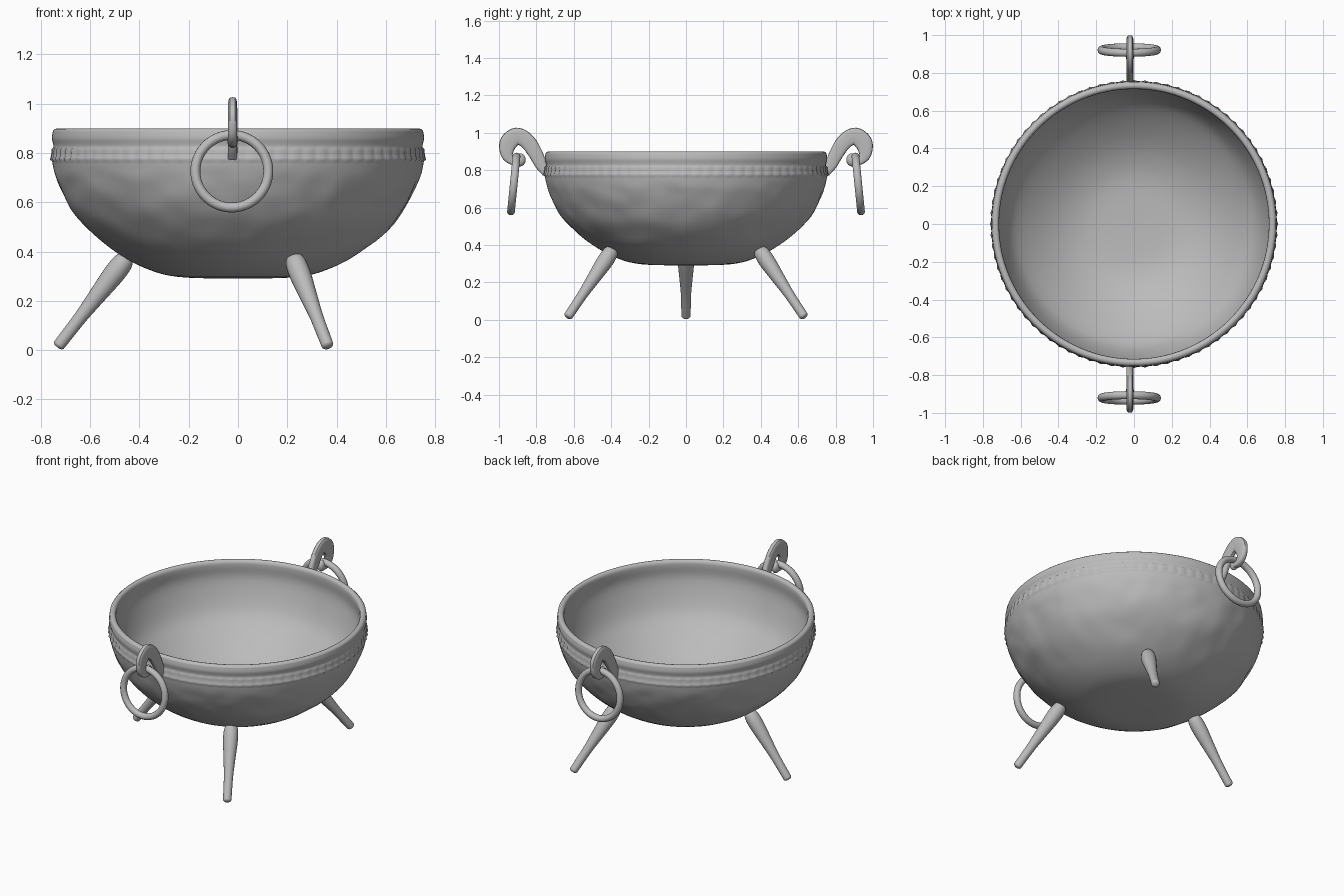
import bpy, bmesh, math
from mathutils import Vector, noise

if "Cube" in bpy.data.objects:
    bpy.data.objects.remove(bpy.data.objects["Cube"])

metal = bpy.data.materials.new("grey metal")
metal.diffuse_color = (0.5, 0.5, 0.5, 1)
metal.use_nodes = True
metal.node_tree.nodes["Principled BSDF"].inputs["Base Color"].default_value = metal.diffuse_color


def finish(name, bm, angle=40):
    bmesh.ops.recalc_face_normals(bm, faces=bm.faces)
    mesh = bpy.data.meshes.new(name)
    bm.to_mesh(mesh)
    bm.free()
    mesh.materials.append(metal)
    ob = bpy.data.objects.new(name, mesh)
    bpy.context.collection.objects.link(ob)
    bpy.ops.object.select_all(action='DESELECT')
    ob.select_set(True)
    bpy.context.view_layer.objects.active = ob
    bpy.ops.object.shade_smooth_by_angle(angle=math.radians(angle))
    return ob


def smooth_path(pts, steps):
    """Catmull-Rom curve through points of any dimension."""
    p = [pts[0]] + list(pts) + [pts[-1]]
    out = []
    for i in range(1, len(p) - 2):
        for s in range(steps):
            t = s / steps
            out.append(tuple(
                0.5 * (2 * b + (c - a) * t + (2 * a - 5 * b + 4 * c - d) * t * t
                       + (3 * b - a - 3 * c + d) * t ** 3)
                for a, b, c, d in zip(p[i - 1], p[i], p[i + 1], p[i + 2])))
    return out + [tuple(pts[-1])]


def skin(bm, loops, close_ends=True, cyclic=False):
    """Bridge successive rings of vertices with quads."""
    rings = [[bm.verts.new(v) for v in loop] for loop in loops]
    pairs = list(zip(rings, rings[1:])) + ([(rings[-1], rings[0])] if cyclic else [])
    for a, b in pairs:
        n = len(a)
        for i in range(n):
            bm.faces.new((a[i], a[(i + 1) % n], b[(i + 1) % n], b[i]))
    if close_ends and not cyclic:
        bm.faces.new(rings[0])
        bm.faces.new(rings[-1])


# Bowl: turned shell with beaded band and soft relief on the outside
SEG = 240
outer = smooth_path([(0.02, 0.29), (0.24, 0.297), (0.37, 0.33), (0.50, 0.40), (0.63, 0.51),
                     (0.70, 0.61), (0.738, 0.70), (0.754, 0.765), (0.75, 0.795),
                     (0.749, 0.83), (0.755, 0.86), (0.751, 0.89)], 5)
lip = [(0.742, 0.898), (0.732, 0.90), (0.722, 0.897), (0.716, 0.888), (0.714, 0.875)]
inner = smooth_path([(0.716, 0.85), (0.716, 0.77), (0.665, 0.62), (0.595, 0.53),
                     (0.47, 0.43), (0.35, 0.365), (0.22, 0.33), (0.02, 0.322)], 4)
loops = []
for k, (r, z) in enumerate(outer + lip + inner):
    loop = []
    for i in range(SEG):
        a = math.tau * i / SEG
        q = r
        if k < len(outer):
            fade = max(0, min(1, (z - 0.33) / 0.1, (0.74 - z) / 0.06))
            n = noise.noise(Vector((math.cos(a) * r * 8, math.sin(a) * r * 8, z * 9)))
            q += 0.009 * fade * n
            if 0.77 < z < 0.82:
                q += 0.004 * (1 + math.cos(a * 80))
        loop.append((q * math.cos(a), q * math.sin(a), z))
    loops.append(loop)
bm = bmesh.new()
skin(bm, loops)
finish("bowl", bm, 60)

# Three tapered splayed legs, swelling at the shoulder
leg_profile = smooth_path([(0.0, 0.012), (0.008, 0.023), (0.03, 0.025), (0.15, 0.027),
                           (0.26, 0.035), (0.36, 0.043), (0.42, 0.043),
                           (0.455, 0.034), (0.468, 0.012)], 3)
foot, top = Vector((-0.733, 0, 0.012)), Vector((-0.447, 0, 0.382))
axis = (top - foot).normalized()
u = Vector((0, 1, 0))
v = axis.cross(u)
for n in range(3):
    turn = math.tau * n / 3
    bm = bmesh.new()
    rings = [[foot + axis * t + (u * math.cos(math.tau * i / 20) + v * math.sin(math.tau * i / 20)) * r
              for i in range(20)] for t, r in leg_profile]
    skin(bm, rings)
    ob = finish("leg_%d" % (n + 1), bm)
    ob.rotation_euler.z = turn

# Hooked handles with hanging rings, mirrored front and back
HX = -0.022
hook = smooth_path([(0.745, 0.785, 0.024), (0.775, 0.83, 0.032), (0.808, 0.895, 0.038),
                    (0.85, 0.955, 0.042), (0.905, 0.982, 0.045), (0.95, 0.945, 0.047),
                    (0.957, 0.885, 0.033), (0.93, 0.848, 0.02), (0.895, 0.845, 0.018)], 6)
for side, label in ((-1, "front"), (1, "back")):
    bm = bmesh.new()
    rings = []
    for i, (y, z, w) in enumerate(hook):
        a, b = hook[max(i - 1, 0)], hook[min(i + 1, len(hook) - 1)]
        d = Vector((0, b[0] - a[0], b[1] - a[1])).normalized()
        nrm = Vector((0, -d.z, d.y))
        ring = []
        for j in range(16):
            t = math.tau * j / 16
            c, s = math.cos(t), math.sin(t)
            # rounded-rectangle section
            px = 0.019 * math.copysign(abs(c) ** 0.6, c)
            pn = w * math.copysign(abs(s) ** 0.6, s)
            p = Vector((HX + px, y, z)) + nrm * pn
            ring.append((p.x, p.y * side, p.z))
        rings.append(ring)
    skin(bm, rings)
    finish(label + "_hook", bm)

    # curled tip of the hook
    bm = bmesh.new()
    bmesh.ops.create_uvsphere(bm, u_segments=20, v_segments=12, radius=1)
    for vert in bm.verts:
        x, y, z = vert.co
        vert.co = (HX + x * 0.022, side * (0.887 + y * 0.03), 0.855 + z * 0.035)
    finish(label + "_hook_tip", bm)

    # hanging ring, leaning slightly outwards at the bottom
    bm = bmesh.new()
    rings = []
    down = Vector((0, 0.03, -0.30)).normalized()
    out = Vector((1, 0, 0)).cross(down)
    for i in range(56):
        a = math.tau * i / 56
        rad = Vector((1, 0, 0)) * math.cos(a) + down * math.sin(a)
        ring = []
        for j in range(14):
            t = math.tau * j / 14
            p = Vector((-0.025, 0.921, 0.726)) + rad * (0.148 + 0.02 * math.cos(t)) + out * (0.021 * math.sin(t))
            ring.append((p.x, p.y * side, p.z))
        rings.append(ring)
    skin(bm, rings, cyclic=True)
    finish(label + "_ring", bm)
